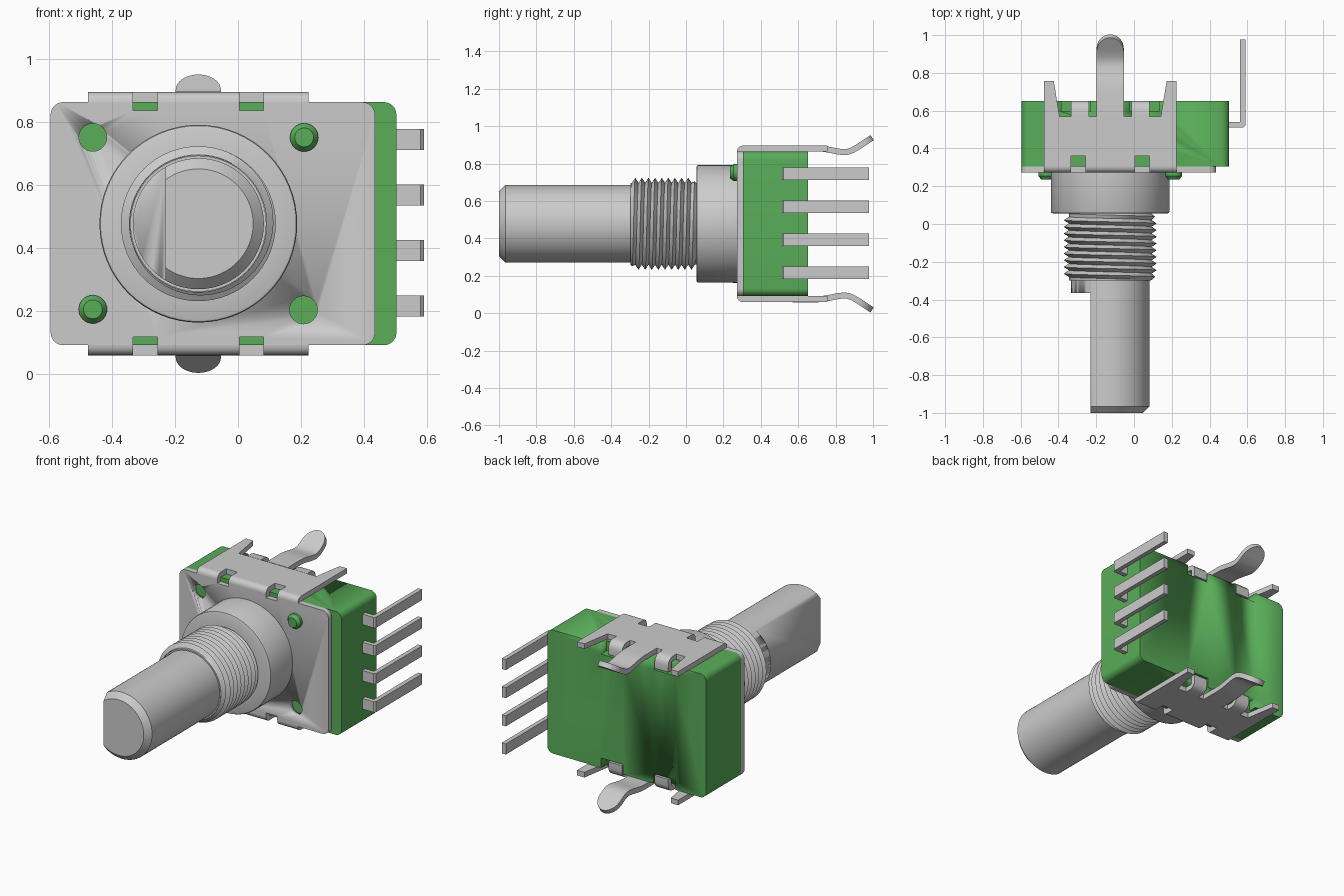
import bpy, bmesh, math

if "Cube" in bpy.data.objects:
    bpy.data.objects.remove(bpy.data.objects["Cube"])

CX, CZ = -0.126, 0.478          # shaft axis / symmetry centre
GREEN = bpy.data.materials.new("green_plastic")
GREEN.diffuse_color = (0.1, 0.42, 0.1, 1)
GREEN.use_nodes = True
GREEN.node_tree.nodes["Principled BSDF"].inputs["Base Color"].default_value = GREEN.diffuse_color


def finish(name, bm, mat=None, smooth=True):
    bmesh.ops.remove_doubles(bm, verts=bm.verts, dist=1e-5)
    bmesh.ops.recalc_face_normals(bm, faces=bm.faces)
    me = bpy.data.meshes.new(name)
    bm.to_mesh(me)
    bm.free()
    ob = bpy.data.objects.new(name, me)
    bpy.context.collection.objects.link(ob)
    if mat:
        me.materials.append(mat)
    if smooth:
        bpy.ops.object.select_all(action='DESELECT')
        ob.select_set(True)
        bpy.context.view_layer.objects.active = ob
        bpy.ops.object.shade_smooth_by_angle(angle=math.radians(35))
    return ob


def loft(name, sections, mat=None):
    """Skin a list of closed cross-sections and cap both ends."""
    bm = bmesh.new()
    rows = [[bm.verts.new(p) for p in s] for s in sections]
    for a, b in zip(rows, rows[1:]):
        for i in range(len(a)):
            j = (i + 1) % len(a)
            bm.faces.new((a[i], a[j], b[j], b[i]))
    bm.faces.new(rows[0])
    bm.faces.new(rows[-1])
    return finish(name, bm, mat)


def prism(name, pts, axis, a, b, mat=None):
    """Extrude a 2D outline along x (yz outline), y (xz) or z (xy)."""
    to3d = {'x': lambda u, v, w: (w, u, v), 'y': lambda u, v, w: (u, w, v),
            'z': lambda u, v, w: (u, v, w)}[axis]
    return loft(name, [[to3d(u, v, w) for u, v in pts] for w in (a, b)], mat)


def lathe(name, prof, mat=None, x=CX, z=CZ, n=64):
    """Revolve (radius, y) points around a y-parallel axis."""
    return loft(name, [[(x + r * math.cos(2 * math.pi * i / n), y,
                         z + r * math.sin(2 * math.pi * i / n)) for i in range(n)]
                       for r, y in prof], mat)


def rect(x0, x1, z0, z1):
    return [(x0, z0), (x1, z0), (x1, z1), (x0, z1)]


def arc(cx, cz, r, a0, a1, n=8):
    return [(cx + r * math.cos(math.radians(a0 + (a1 - a0) * i / n)),
             cz + r * math.sin(math.radians(a0 + (a1 - a0) * i / n))) for i in range(n + 1)]


def strip(name, path, xc, s, t=0.032):
    """Sheet-metal strip: path of (y, z above centre, half width); s = +1 top, -1 bottom."""
    secs = []
    for i, (y, z, h) in enumerate(path):
        p, q = path[max(i - 1, 0)], path[min(i + 1, len(path) - 1)]
        dy, dz = q[0] - p[0], q[1] - p[1]
        d = math.hypot(dy, dz)
        ny, nz = -dz / d * t / 2, dy / d * t / 2
        secs.append([(xc - h, y + ny, CZ + s * (z + nz)), (xc + h, y + ny, CZ + s * (z + nz)),
                     (xc + h, y - ny, CZ + s * (z - nz)), (xc - h, y - ny, CZ + s * (z - nz))])
    return loft(name, secs)


def cut(ob, cutter):
    m = ob.modifiers.new("cut", 'BOOLEAN')
    m.operation, m.solver, m.object = 'DIFFERENCE', 'EXACT', cutter
    bpy.context.view_layer.objects.active = ob
    bpy.ops.object.modifier_apply(modifier=m.name)
    bpy.data.objects.remove(cutter)


# Plastic body with rounded edges and crimp notches
H = 0.386
body_pts = (arc(0.463, CZ + H - 0.04, 0.04, 0, 90) + arc(-0.555, CZ + H - 0.04, 0.04, 90, 180)
            + arc(-0.555, CZ - H + 0.04, 0.04, 180, 270) + arc(0.463, CZ - H + 0.04, 0.04, 270, 360))
body = prism("body", body_pts, 'y', 0.304, 0.652, GREEN)
for sx in (-1, 1):
    for sz in (-1, 1):
        xs = sorted((CX + sx * 0.105, CX + sx * 0.258))
        zs = sorted((CZ + sz * 0.325, CZ + sz * 0.45))
        cut(body, prism("notch_cutter", rect(*xs, *zs), 'y', 0.595, 0.7))

# Front plate with edge slots and two open holes
S0, S1 = 0.13, 0.207
top = arc(0.395, H - 0.04, 0.04, 0, 90)
for a, b in ((S1, S0), (-S0, -S1)):
    top += [(CX + a, H), (CX + a, H - 0.026), (CX + b, H - 0.026), (CX + b, H)]
top += arc(-0.555, H - 0.04, 0.04, 90, 180)
plate_pts = [(x, CZ + z) for x, z in top] + [(x, CZ - z) for x, z in reversed(top)]
plate = prism("front_plate", plate_pts, 'y', 0.272, 0.304)
for x, z in ((-0.461, 0.752), (0.208, 0.204)):
    cut(plate, lathe("hole_cutter", [(0.044, 0.2), (0.044, 0.4)], None, x, z, 32))

# Locating pegs through the plate
for x, z in ((0.21, 0.752), (-0.461, 0.206)):
    lathe("locating_peg", [(0.045, 0.32), (0.045, 0.255), (0.03, 0.235)], GREEN, x, z, 32)

# Bracket flanges, top and bottom
half = [(S0, 0.304), (S0, 0.36), (S1, 0.36), (S1, 0.304), (0.35, 0.304),
        (0.35, 0.757), (0.299, 0.757), (0.268, 0.57)]
flange = [(CX + x, y) for x, y in half] + [(CX - x, y) for x, y in reversed(half)]
tongue = [(0.57, 0.404), (0.70, 0.404), (0.735, 0.401), (0.77, 0.395), (0.81, 0.387),
          (0.84, 0.383), (0.865, 0.385), (0.89, 0.394), (0.92, 0.411)]
tongue = [(y, z, 0.072) for y, z in tongue]
for i in range(1, 9):
    a = math.radians(i * 87 / 8)
    y = 0.92 + 0.075 * math.sin(a)
    tongue.append((y, 0.411 + (y - 0.92) * 0.66, 0.072 * math.cos(a)))
crimp = [(0.57, 0.404), (0.605, 0.404), (0.622, 0.4), (0.633, 0.389), (0.636, 0.375), (0.636, 0.335)]
for s, side in ((1, "top"), (-1, "bottom")):
    prism(side + "_flange", flange, 'z', CZ + s * H, CZ + s * (H + 0.032))
    bend = [(0.304, CZ + s * H)] + [(y, CZ + s * z) for y, z in arc(0.304, H, 0.032, 180, 90, 6)]
    for a, b in ((-0.35, -S1), (-S0, S0), (S1, 0.35)):
        prism(side + "_bend", bend, 'x', CX + a, CX + b)
    strip(side + "_spring_tongue", tongue, CX, s)
    for sx in (-1, 1):
        strip(side + "_crimp_tab", [(y, z, 0.047) for y, z in crimp], CX + sx * 0.16, s, 0.03)

# Bent terminal pins
L = [(0.48, 0.512), (0.58, 0.512), (0.59, 0.522), (0.59, 0.978), (0.562, 0.978),
     (0.562, 0.54), (0.48, 0.54)]
for i in range(4):
    z = 0.217 + i * 0.176
    prism("terminal_pin", L, 'z', z - 0.033, z + 0.033)

# Collar and bushing core
lathe("collar", [(0.2, 0.056), (0.304, 0.056), (0.311, 0.059), (0.314, 0.066), (0.314, 0.285)])
lathe("bushing_core", [(0.205, -0.298), (0.216, -0.298), (0.216, 0.07)])

# Helical thread
Y0, Y1, P, N = -0.298, 0.056, 0.0354, 64
bm = bmesh.new()
rows = []
for k in range(-2, 22):
    row = []
    for i in range(N + 1):
        f = i / N
        y = min(max(Y0 + (k / 2 + f) * P, Y0), Y1)
        r = min(0.246 if k % 2 else 0.219, 0.217 + 1.2 * min(y - Y0, Y1 - y))
        a = 2 * math.pi * f
        row.append(bm.verts.new((CX + r * math.cos(a), y, CZ + r * math.sin(a))))
    rows.append(row)
for a, b in zip(rows, rows[1:]):
    for i in range(N):
        bm.faces.new((a[i], a[i + 1], b[i + 1], b[i]))
bmesh.ops.dissolve_degenerate(bm, dist=1e-5, edges=bm.edges)
finish("bushing_thread", bm)

# D-shaped shaft with chamfered tip
shaft = lathe("shaft", [(0.174, -1.0), (0.208, -0.966), (0.208, -0.25)], n=96)
cut(shaft, prism("flat_cutter", rect(-0.6, -0.23, 0, 1), 'y', -1.1, -0.365))
